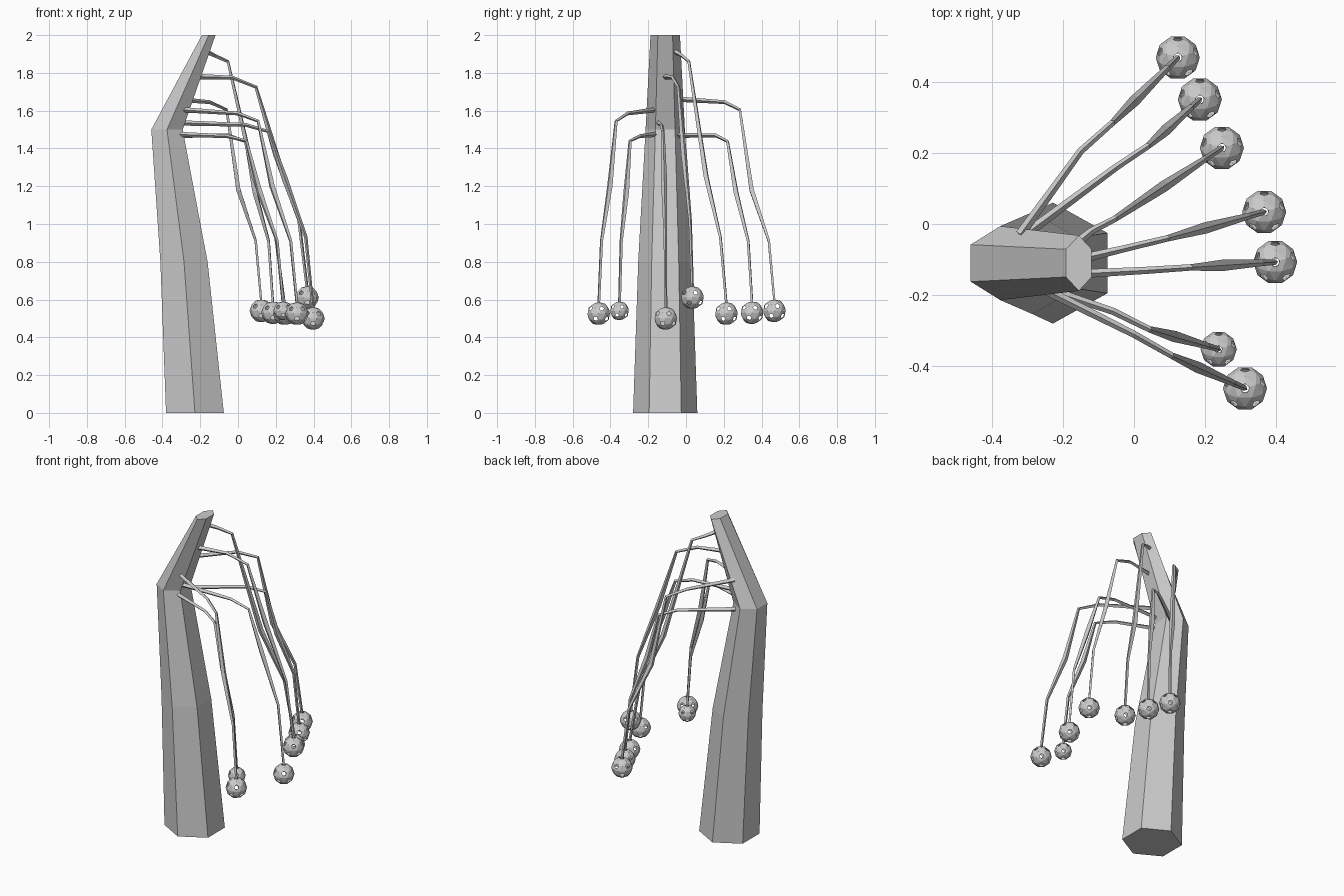
import bpy, bmesh, math
from mathutils import Vector, Matrix

if "Cube" in bpy.data.objects:
    bpy.data.objects.remove(bpy.data.objects["Cube"])


def add_object(name, bm):
    mesh = bpy.data.meshes.new(name)
    bm.to_mesh(mesh)
    bm.free()
    obj = bpy.data.objects.new(name, mesh)
    bpy.context.collection.objects.link(obj)
    return obj


# Trunk: six-sided column that leans back, then bends forward at the top
# (z, centre x, half width in x, half width in y)
SECTIONS = [(0, -0.228, 0.153, 0.17), (0.8, -0.286, 0.125, 0.143),
            (1.5, -0.376, 0.083, 0.104), (2.0, -0.155, 0.036, 0.078)]
bm = bmesh.new()
rings = []
for z, cx, hx, hy in SECTIONS:
    ring = []
    for i in range(6):
        a = math.radians(90 + 60 * i)
        ring.append(bm.verts.new((cx + hx * math.cos(a) / math.cos(math.pi / 6),
                                  -0.11 + hy * math.sin(a), z)))
    rings.append(ring)
for low, high in zip(rings, rings[1:]):
    for i in range(6):
        j = (i + 1) % 6
        bm.faces.new((low[i], low[j], high[j], high[i]))
bm.faces.new(rings[0][::-1])
bm.faces.new(rings[-1])
add_object("trunk", bm)


def make_stalk(name, points, radii):
    # four-sided tapered rod along a bent path
    curve = bpy.data.curves.new(name, 'CURVE')
    curve.dimensions = '3D'
    curve.bevel_depth = 1.0
    curve.bevel_resolution = 0
    curve.use_fill_caps = True
    spline = curve.splines.new('POLY')
    spline.points.add(len(points) - 1)
    for p, co, r in zip(spline.points, points, radii):
        p.co = (*co, 1)
        p.radius = r
    spline.use_smooth = False
    obj = bpy.data.objects.new(name, curve)
    bpy.context.collection.objects.link(obj)


def make_pod(name, centre, radius):
    # faceted hollow ball with a hole at each of its twelve main corners
    bm = bmesh.new()
    bmesh.ops.create_icosphere(bm, subdivisions=2, radius=radius,
                               matrix=Matrix.Rotation(math.radians(18), 4, 'Z'))
    corners = [v for v in bm.verts if len(v.link_edges) == 5]
    bmesh.ops.bevel(bm, geom=corners, offset=radius * 0.22, segments=1,
                    affect='VERTICES')
    holes = [f for f in bm.faces if len(f.verts) == 5
             and max(e.calc_length() for e in f.edges) < radius * 0.32]
    bmesh.ops.delete(bm, geom=holes, context='FACES')
    bmesh.ops.translate(bm, verts=bm.verts, vec=centre)
    add_object(name, bm)


# Arms: root, elbow, bend, pod centre, (widest point fraction, its z), lower z, pod radius
ARMS = [
    ((-0.32, -0.03, 1.66), (-0.15, 0.205, 1.645), (-0.06, 0.285, 1.605),
     (0.123, 0.468, 0.54), (0.34, 1.18), 0.91, 0.062),
    ((-0.32, -0.04, 1.47), (-0.05, 0.16, 1.468), (0.04, 0.22, 1.437),
     (0.185, 0.35, 0.53), (0.34, 1.17), 0.91, 0.062),
    ((-0.18, -0.07, 1.92), (-0.12, -0.02, 1.89), (-0.053, 0.015, 1.86),
     (0.247, 0.214, 0.525), (0.46, 1.25), 0.93, 0.062),
    ((-0.20, -0.11, 1.78), (-0.03, -0.07, 1.775), (0.095, -0.04, 1.725),
     (0.366, 0.034, 0.61), (0.39, 1.37), 1.02, 0.062),
    ((-0.30, -0.148, 1.535), (0.04, -0.13, 1.525), (0.16, -0.122, 1.49),
     (0.397, -0.107, 0.50), (0.37, 1.24), 0.93, 0.062),
    ((-0.33, -0.155, 1.475), (-0.06, -0.245, 1.465), (0.044, -0.296, 1.44),
     (0.238, -0.352, 0.54), (0.36, 1.17), 0.91, 0.051),
    ((-0.30, -0.16, 1.605), (0.0, -0.31, 1.585), (0.106, -0.37, 1.545),
     (0.312, -0.462, 0.525), (0.36, 1.2), 0.91, 0.062),
]
RADII = [0.014, 0.010, 0.009, 0.016, 0.009, 0.008]
for n, (root, elbow, bend, pod, (f, z_wide), z_low, r) in enumerate(ARMS, 1):
    b, e = Vector(bend), Vector(pod)
    wide, low = b.lerp(e, f), b.lerp(e, 0.84)
    wide.z, low.z = z_wide, z_low
    tip = e + Vector((0, 0, r * 0.8))
    make_stalk(f"stalk_{n}", [root, elbow, bend, wide, low, tip], RADII)
    make_pod(f"pod_{n}", e, r)
